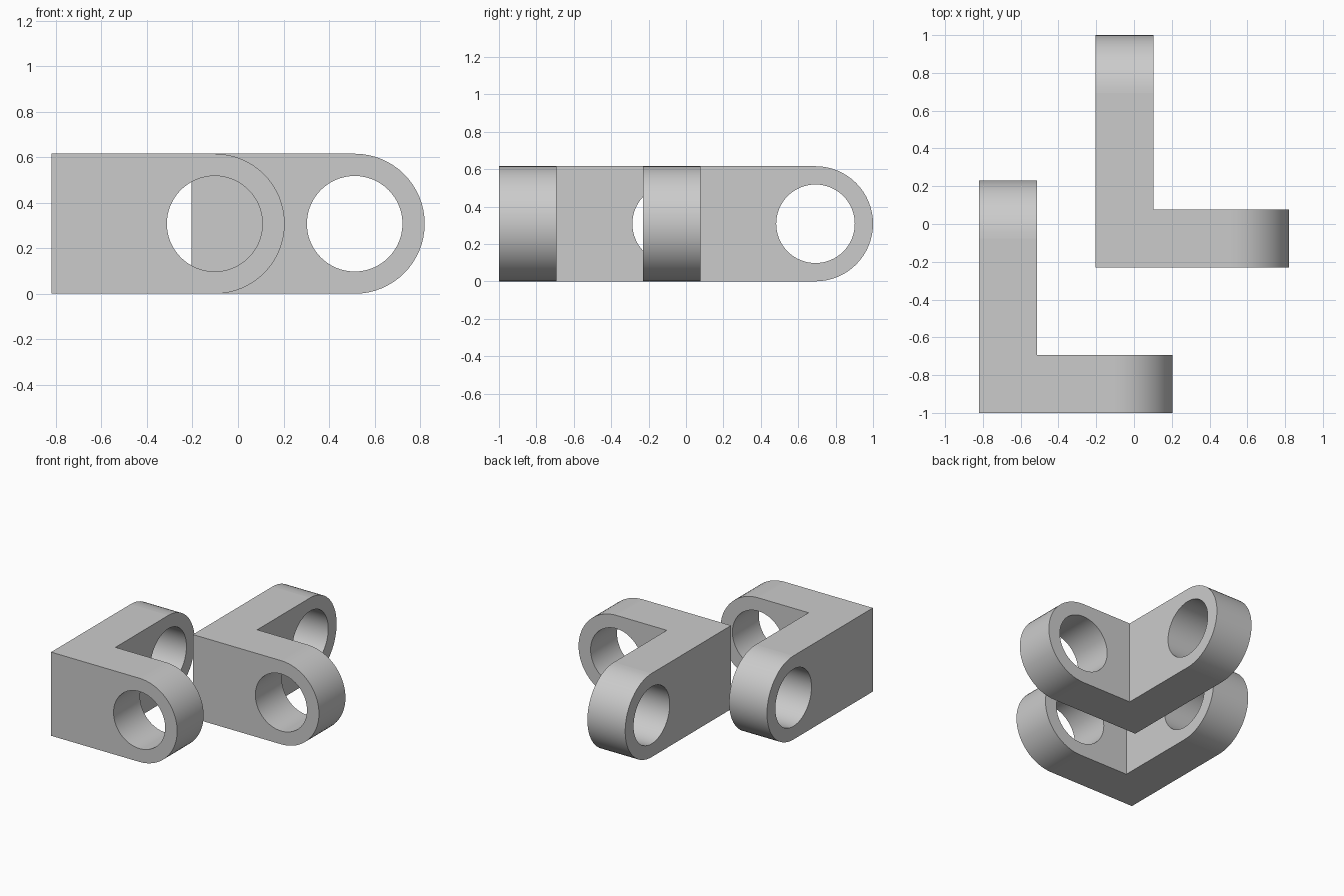
import bpy
import bmesh
from math import cos, sin, pi
from mathutils import Vector

cube = bpy.data.objects.get("Cube")
if cube:
    bpy.data.objects.remove(cube, do_unlink=True)

THICK = 4 / 13            # arm thickness
RADIUS = THICK            # rounded arm end, half of the height
HOLE = 0.21               # hole radius
ARC = 32                  # segments in each half circle

gray = bpy.data.materials.new("plain gray")
gray.use_nodes = True
color = (0.6, 0.6, 0.6, 1)
gray.diffuse_color = color
gray.node_tree.nodes["Principled BSDF"].inputs["Base Color"].default_value = color


def arc(center, radius, start, sweep, count):
    return [(center + radius * cos(start + sweep * i / ARC),
             RADIUS + radius * sin(start + sweep * i / ARC)) for i in range(count)]


def add_arm(bm, center, place):
    """Plate with a round end and a hole, mitred at the corner end."""
    def ring(points, depth):
        return [bm.verts.new(place(s, depth, z)) for s, z in points]

    def close(verts):
        return [bm.edges.new((v, verts[i - 1])) for i, v in enumerate(verts)]

    def bridge(a, b, i, j, smooth):
        bm.faces.new((a[i], a[j], b[j], b[i])).smooth = smooth

    hole = arc(center, HOLE, 0, pi, 2 * ARC)
    end = arc(center, RADIUS, -pi / 2, pi, ARC + 1)
    outers, holes = [], []
    for depth in (0, THICK):
        outer = ring([(depth, 0)] + end + [(depth, 2 * RADIUS)], depth)
        inner = ring(hole, depth)
        normal = Vector(place(0, 1, 0)) - Vector(place(0, 0, 0))
        bmesh.ops.triangle_fill(bm, use_beauty=True, normal=normal,
                                edges=close(outer) + close(inner))
        outers.append(outer)
        holes.append(inner)
    last = len(outers[0]) - 1
    for i in range(last):
        bridge(*outers, i, i + 1, 0 < i < last - 1)
    for i in range(len(hole)):
        bridge(*holes, i - 1, i, True)


def make_bracket(name, x, y):
    bm = bmesh.new()
    add_arm(bm, 7 / 3 * THICK, lambda s, d, z: (x + s, y + d, z))
    add_arm(bm, 3 * THICK, lambda s, d, z: (x + d, y + s, z))
    bmesh.ops.remove_doubles(bm, verts=bm.verts, dist=0.0001)
    # Merge the two halves of the flat top and bottom across the mitre
    mitre = [e for e in bm.edges if len(e.link_faces) == 2
             and all(abs(f.normal.z) > 0.99 or f.calc_area() == 0 for f in e.link_faces)
             and abs((e.verts[0].co - e.verts[1].co).x) > 0.1
             and abs((e.verts[0].co - e.verts[1].co).y) > 0.1]
    bmesh.ops.dissolve_edges(bm, edges=mitre, use_verts=False)
    bmesh.ops.recalc_face_normals(bm, faces=bm.faces)
    mesh = bpy.data.meshes.new(name)
    bm.to_mesh(mesh)
    bm.free()
    mesh.materials.append(gray)
    bpy.context.collection.objects.link(bpy.data.objects.new(name, mesh))


make_bracket("front_bracket", -8 / 3 * THICK, -1)
make_bracket("back_bracket", -2 / 3 * THICK, -0.75 * THICK)
